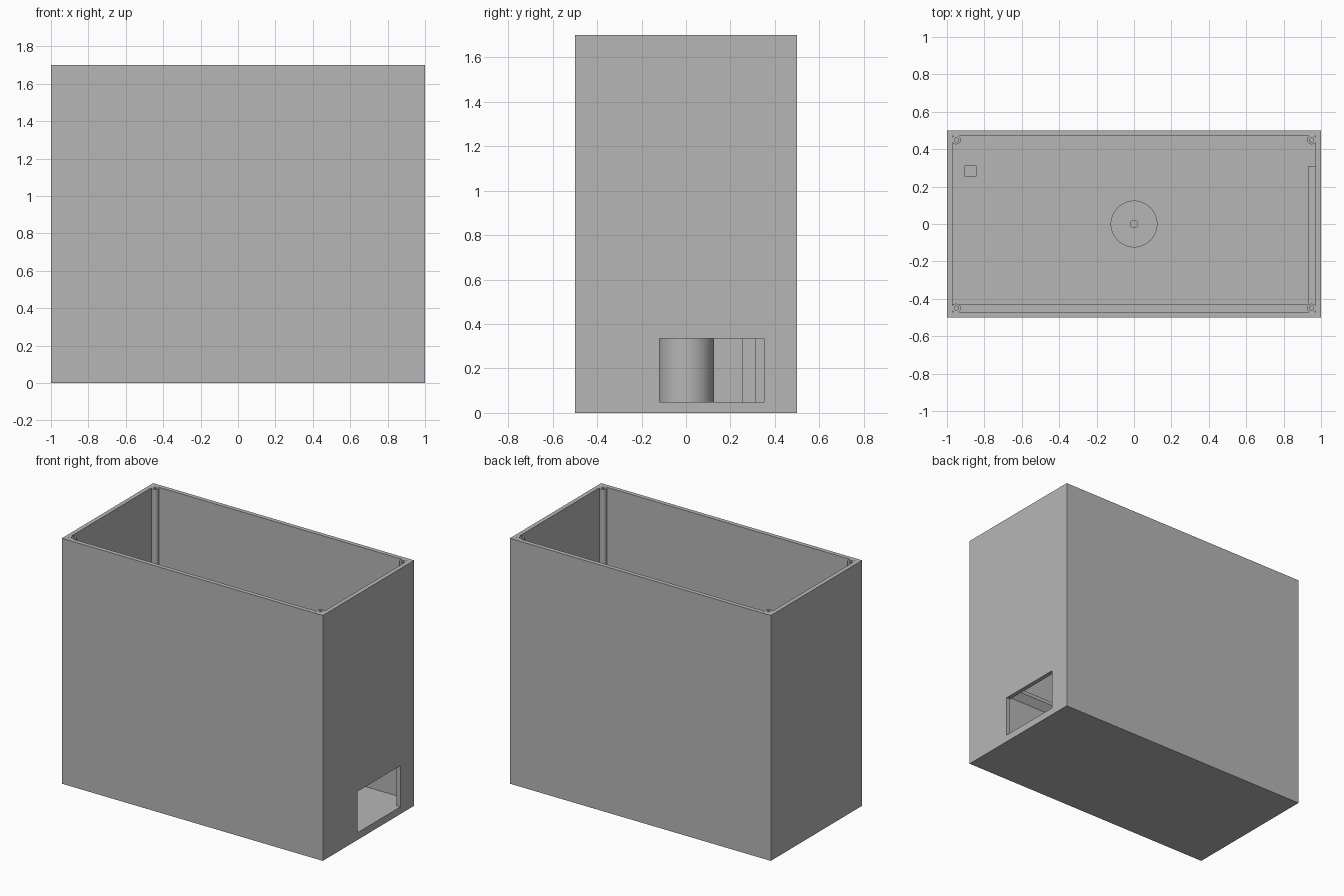
import bpy
import bmesh
from math import radians
from mathutils import Matrix, Vector

WALL, FLOOR, HEIGHT = 0.03, 0.05, 1.7
SHELF = 0.68          # height of everything that carries the inner shelf

default = bpy.data.objects.get("Cube")
if default:
    bpy.data.objects.remove(default, do_unlink=True)

grey = bpy.data.materials.new("plain grey")
grey.use_nodes = True
colour = (0.47, 0.47, 0.47, 1)
grey.diffuse_color = colour
grey.node_tree.nodes["Principled BSDF"].inputs["Base Color"].default_value = colour


def finish(name, bm):
    bmesh.ops.recalc_face_normals(bm, faces=bm.faces)
    mesh = bpy.data.meshes.new(name)
    bm.to_mesh(mesh)
    bm.free()
    mesh.materials.append(grey)
    obj = bpy.data.objects.new(name, mesh)
    bpy.context.collection.objects.link(obj)
    return obj


def box(name, low, high):
    low, high = Vector(low), Vector(high)
    bm = bmesh.new()
    bmesh.ops.create_cube(bm, size=1, matrix=Matrix.Translation((low + high) / 2)
                          @ Matrix.Diagonal((*(high - low), 1)))
    return finish(name, bm)


def cylinder(name, x, y, radius, bottom, top, sides=32):
    bm = bmesh.new()
    bmesh.ops.create_cone(bm, cap_ends=True, segments=sides, radius1=radius,
                          radius2=radius, depth=top - bottom,
                          matrix=Matrix.Translation((x, y, (bottom + top) / 2)))
    return finish(name, bm)


def extrude_profile(name, points, offset):
    bm = bmesh.new()
    face = bm.faces.new([bm.verts.new(p) for p in points])
    result = bmesh.ops.extrude_face_region(bm, geom=[face], use_keep_orig=True)
    moved = [v for v in result["geom"] if isinstance(v, bmesh.types.BMVert)]
    bmesh.ops.translate(bm, verts=moved, vec=offset)
    return finish(name, bm)


def select_only(obj):
    bpy.ops.object.select_all(action="DESELECT")
    obj.select_set(True)
    bpy.context.view_layer.objects.active = obj


def combine(obj, tool, operation):
    mod = obj.modifiers.new("boolean", "BOOLEAN")
    mod.operation, mod.object, mod.solver = operation, tool, "EXACT"
    tool.hide_render = True
    select_only(obj)
    bpy.ops.object.modifier_apply(modifier=mod.name)
    bpy.data.objects.remove(tool, do_unlink=True)


# Open case with a window low in its side
case = box("case", (-1, -0.5, 0), (1, 0.5, HEIGHT))
combine(case, box("cavity", (-1 + WALL, -0.5 + WALL, FLOOR),
                  (1 - WALL, 0.5 - WALL, HEIGHT + 0.1)), "DIFFERENCE")
combine(case, box("window", (0.9, -0.12, FLOOR), (1.1, 0.35, 0.335)), "DIFFERENCE")

# Screw columns in the four corners
for x in (-0.95, 0.95):
    for y in (-0.45, 0.45):
        combine(case, cylinder("column", x, y, 0.024, FLOOR, HEIGHT), "UNION")
        combine(case, cylinder("hole", x, y, 0.011, HEIGHT - 0.15, HEIGHT + 0.1),
                "DIFFERENCE")

# Central post with a screw hole
post = cylinder("centre_post", 0, 0, 0.125, FLOOR, SHELF, 64)
combine(post, cylinder("hole", 0, 0, 0.02, SHELF - 0.15, SHELF + 0.1), "DIFFERENCE")

# Square post in the back corner
corner_post = box("corner_post", (-0.905, 0.253, FLOOR), (-0.843, 0.313, SHELF))

# Shelf ledges with sloped undersides: distance from the outside, height
profile = [(0.02, 0.60), (0.07, 0.655), (0.07, SHELF), (0.02, SHELF)]
front_ledge = extrude_profile("front_ledge",
                              [(-0.98, -0.5 + d, z) for d, z in profile], (1.96, 0, 0))
side_ledge = extrude_profile("side_ledge",
                             [(1 - d, -0.48, z) for d, z in profile], (0, 0.79, 0))

for obj in (case, post, corner_post, front_ledge, side_ledge):
    select_only(obj)
    bpy.ops.object.shade_smooth_by_angle(angle=radians(30))
